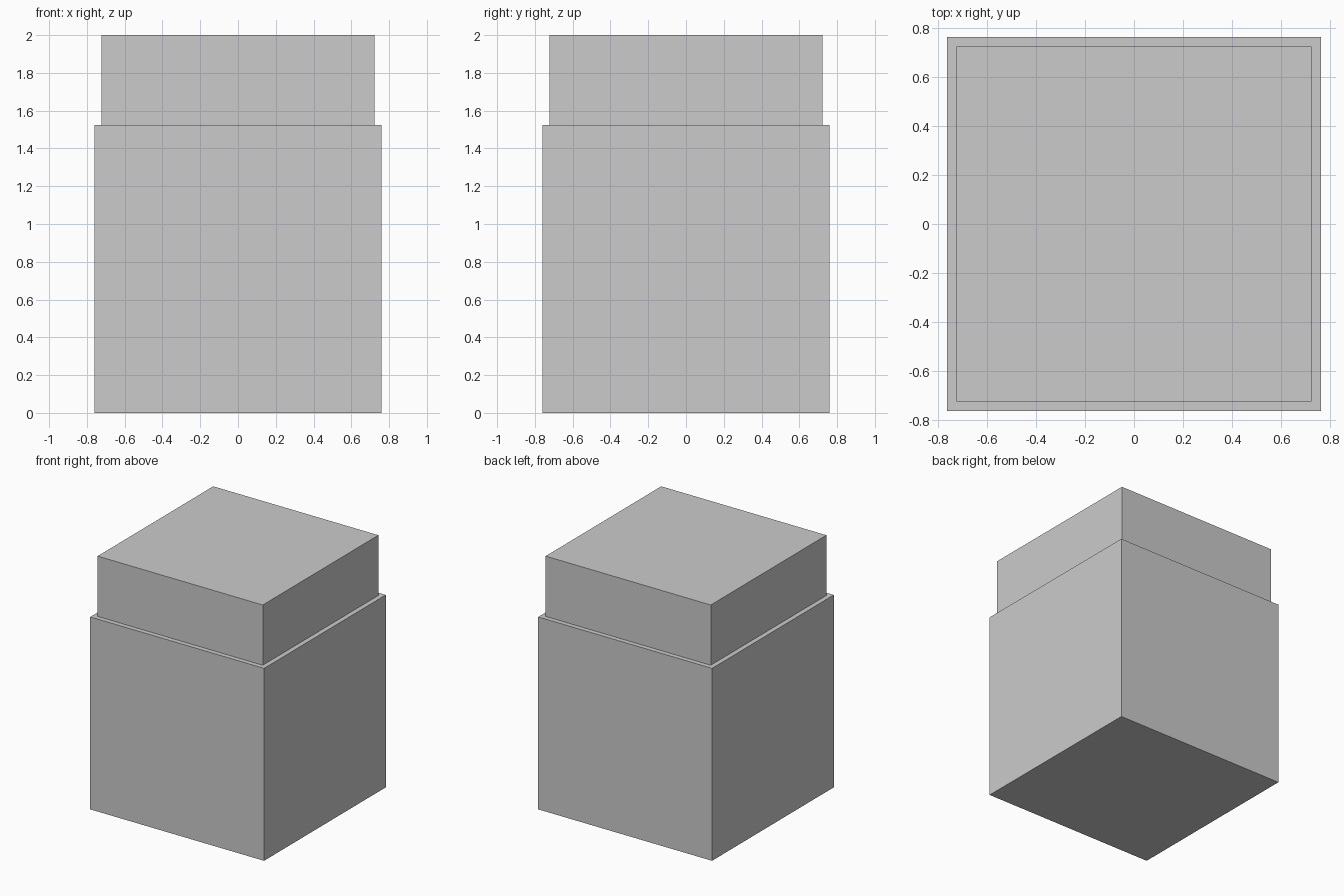
import bpy

if "Cube" in bpy.data.objects:
    bpy.data.objects.remove(bpy.data.objects["Cube"])


def box(name, width, z0, z1):
    """Square block centred on the z axis, spanning z0 to z1."""
    bpy.ops.mesh.primitive_cube_add(size=1, location=(0, 0, (z0 + z1) / 2))
    obj = bpy.context.object
    obj.name = name
    obj.scale = (width, width, z1 - z0)
    bpy.ops.object.transform_apply(location=False, rotation=False, scale=True)
    return obj


LEDGE = 1.523

# Wide lower body
box("body", 1.522, 0.0, LEDGE)

# Slightly narrower block on top
box("upper_block", 1.446, LEDGE, 2.0)
